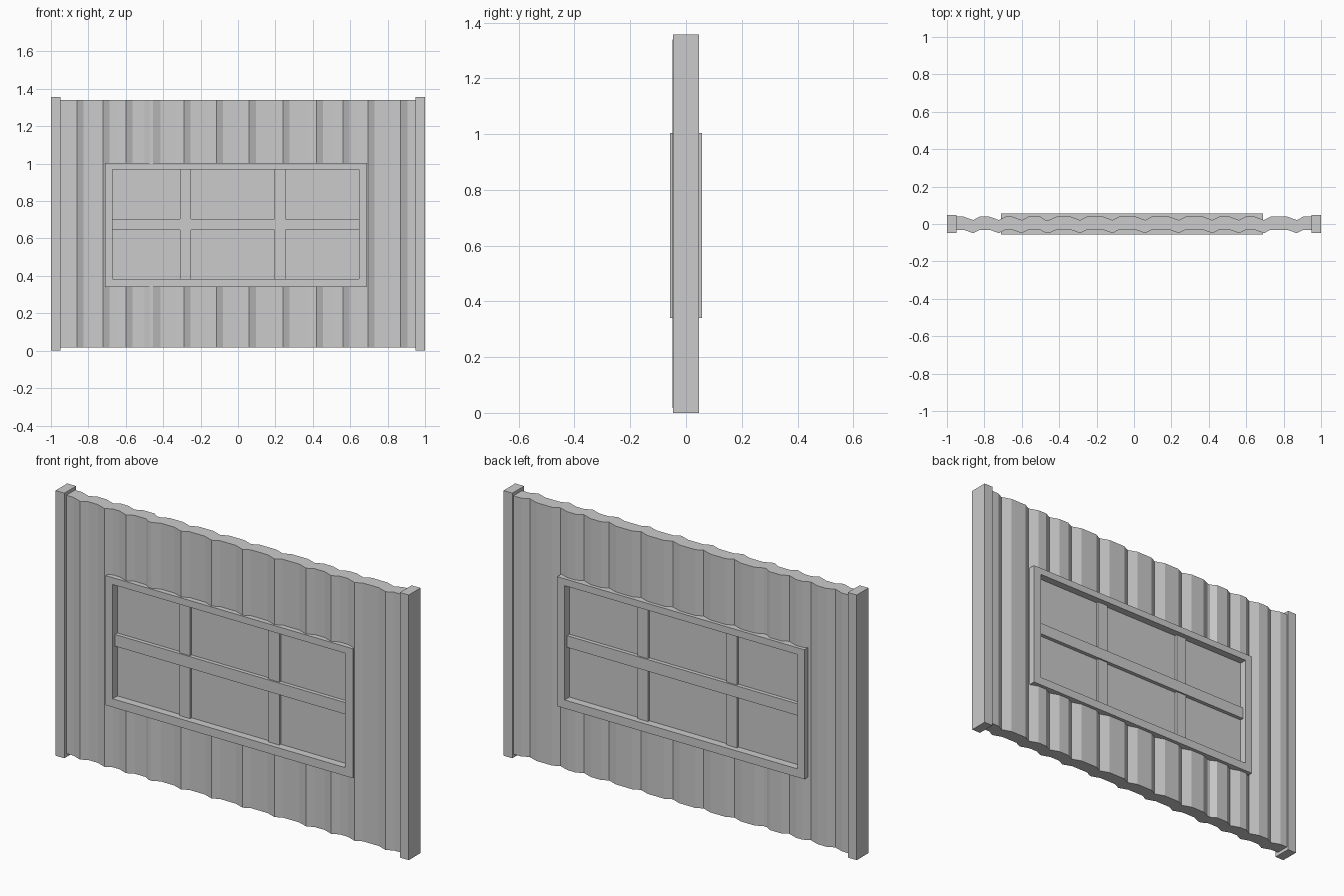
import bpy, bmesh

if "Cube" in bpy.data.objects:
    bpy.data.objects.remove(bpy.data.objects["Cube"])


def finish(name, bm):
    bmesh.ops.recalc_face_normals(bm, faces=bm.faces)
    me = bpy.data.meshes.new(name)
    bm.to_mesh(me)
    bm.free()
    ob = bpy.data.objects.new(name, me)
    bpy.context.collection.objects.link(ob)
    return ob


def box(name, x0, x1, y0, y1, z0, z1):
    bm = bmesh.new()
    bmesh.ops.create_cube(bm, size=1)
    for v in bm.verts:
        v.co.x = x0 + (v.co.x + .5) * (x1 - x0)
        v.co.y = y0 + (v.co.y + .5) * (y1 - y0)
        v.co.z = z0 + (v.co.z + .5) * (z1 - z0)
    return finish(name, bm)


def cut(target, cutter):
    mod = target.modifiers.new("opening", 'BOOLEAN')
    mod.operation = 'DIFFERENCE'
    mod.solver = 'EXACT'
    mod.object = cutter
    cutter.hide_render = True
    cutter.hide_set(True)
    cutter.display_type = 'WIRE'


# end posts
for side, x in (("left", -0.975), ("right", 0.975)):
    box(side + "_post", x - .025, x + .025, -.0475, .0475, 0, 1.357)

# corrugated wall: shallow folds along x, one tip per corrugation
tips = [-.86, -.722, -.60, -.45, -.288, -.115, .06, .24, .42, .562, .695, .87]
profile = [(-.955, 0)]
for t in tips:
    profile.append((t - .05, 0))
    if t == -.45:  # overlap seam between sheets
        profile += [(t - .022, -.018), (t - .005, -.018)]
    else:
        profile.append((t, -.018))
    profile.append((t + .035, 0))
profile.append((.955, 0))

bm = bmesh.new()
rings = []
for x, d in profile:
    rings.append([bm.verts.new((x, d + y, z)) for y, z in
                  ((-.031, .018), (.039, .018), (.039, 1.34), (-.031, 1.34))])
for a, b in zip(rings, rings[1:]):
    for i in range(4):
        j = (i + 1) % 4
        bm.faces.new((a[i], a[j], b[j], b[i]))
bm.faces.new(rings[0])
bm.faces.new(rings[-1])
wall = finish("corrugated_wall", bm)
cut(wall, box("wall_opening_cutter", -.69, .67, -.2, .2, .362, .985))

# window frame as a rectangular ring
outer = [(-.71, .34), (.69, .34), (.69, 1.003), (-.71, 1.003)]
inner = [(-.67, .383), (.647, .383), (.647, .968), (-.67, .968)]
bm = bmesh.new()
loops = [[bm.verts.new((x, y, z)) for x, z in pts]
         for pts, y in ((outer, -.057), (outer, .057), (inner, .057), (inner, -.057))]
for k in range(4):
    a, b = loops[k], loops[(k + 1) % 4]
    for i in range(4):
        j = (i + 1) % 4
        bm.faces.new((a[i], a[j], b[j], b[i]))
finish("window_frame", bm)

# pane, crossbar and uprights
box("window_pane", -.68, .66, -.018, .018, .372, .976)
box("crossbar", -.675, .655, -.038, .038, .645, .705)
for i, x in enumerate((-.28, .225)):
    box(f"upright_{i + 1}", x - .03, x + .03, -.03, .03, .375, .974)
